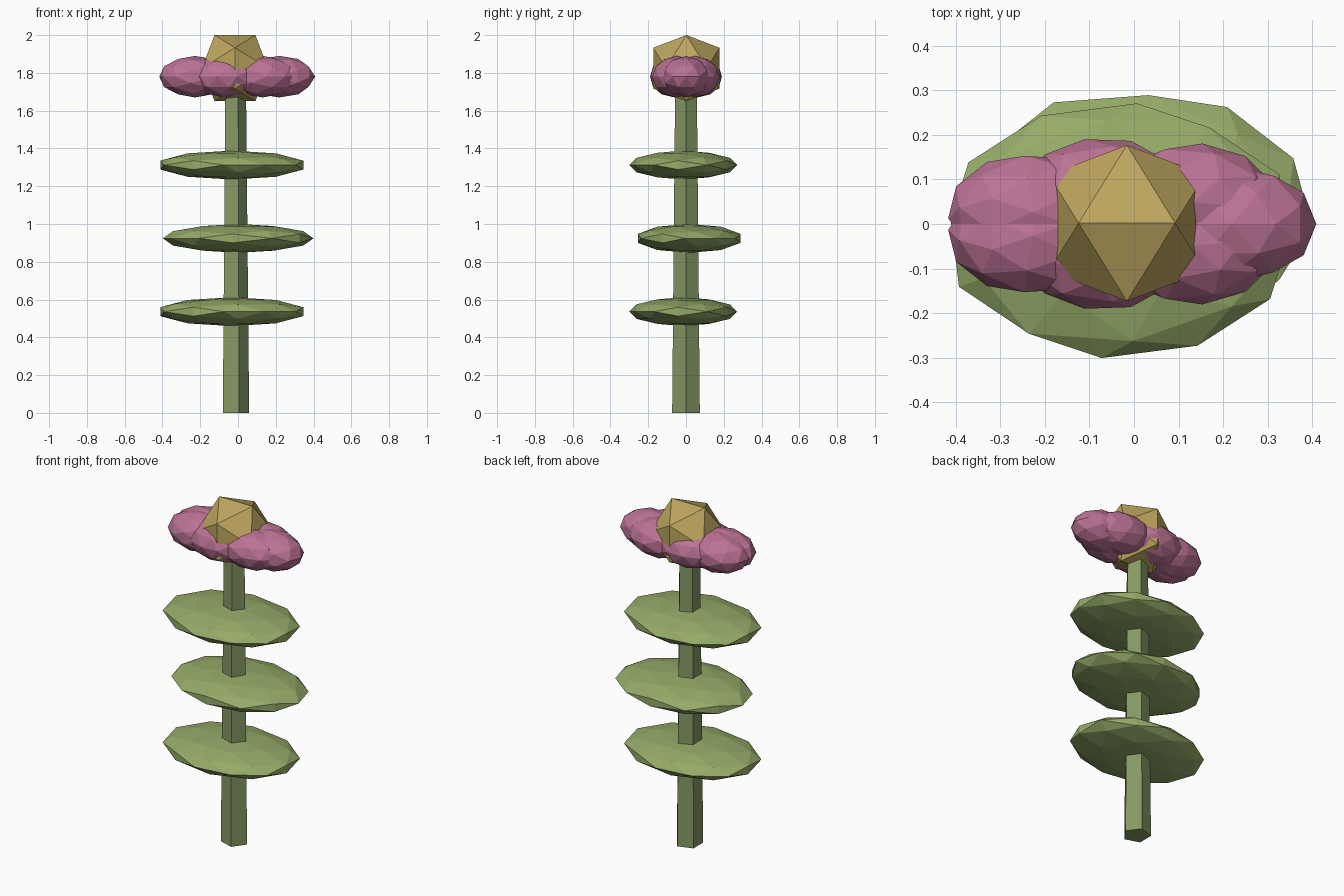
import bpy, bmesh, math
from mathutils import Vector, Matrix

if "Cube" in bpy.data.objects:
    bpy.data.objects.remove(bpy.data.objects["Cube"])

AXIS_X = -0.016
PHI = (1 + 5 ** 0.5) / 2


def material(name, rgb):
    m = bpy.data.materials.new(name)
    m.diffuse_color = (*rgb, 1)
    m.use_nodes = True
    m.node_tree.nodes["Principled BSDF"].inputs["Base Color"].default_value = m.diffuse_color
    return m


STEM = material("stem_green", (0.235, 0.32, 0.127))
LEAF = material("leaf_green", (0.30, 0.41, 0.14))
PETAL = material("petal_pink", (0.50, 0.17, 0.30))
GOLD = material("centre_gold", (0.51, 0.38, 0.115))


def ico_points(detail):
    # unit icosahedron with an edge on top; detail 1 adds the edge midpoints
    pts = []
    for s in (1, -1):
        for t in (1, -1):
            pts += [Vector((s, 0, t * PHI)), Vector((s * PHI, t, 0)), Vector((0, s * PHI, t))]
    pts = [p.normalized() for p in pts]
    if detail:
        pts += [(a + b).normalized() for i, a in enumerate(pts)
                for b in pts[:i] if (a - b).length < 1.1]
    return pts


def finish(name, bm, mat):
    bmesh.ops.recalc_face_normals(bm, faces=bm.faces)
    me = bpy.data.meshes.new(name)
    bm.to_mesh(me)
    bm.free()
    me.materials.append(mat)
    ob = bpy.data.objects.new(name, me)
    bpy.context.collection.objects.link(ob)
    return ob


def blob(name, centre, size, yaw, detail, mat):
    # faceted ball, turned first and then squashed along the world axes
    bm = bmesh.new()
    for p in ico_points(detail):
        bm.verts.new(p)
    bmesh.ops.convex_hull(bm, input=bm.verts[:])
    bm.transform(Matrix.Translation(centre) @ Matrix.Diagonal((*size, 1))
                 @ Matrix.Rotation(yaw, 4, 'Z'))
    return finish(name, bm, mat)


# tapered five-sided stem
bm = bmesh.new()
bmesh.ops.create_cone(bm, cap_ends=True, segments=5, radius1=0.077, radius2=0.06, depth=1.78)
bm.transform(Matrix.Translation((AXIS_X - 0.002, 0, 0.89)) @ Matrix.Rotation(-math.pi / 2, 4, 'Z'))
finish("stem", bm, STEM)

# three flat leaf discs, alternating sides
for i in range(3):
    side = 1 if i % 2 else -1
    yaw = math.radians(27 if i % 2 else -64)
    blob(f"leaf_{i + 1}", (AXIS_X + side * 0.017, 0.001 + side * 0.016, 0.536 + 0.388 * i),
         (0.40, 0.287, 0.0765), yaw, 1, LEAF)

# overlapping petals around a narrow oval ring
COUNT = 7
for i in range(COUNT):
    a = math.tau * i / COUNT
    blob(f"petal_{i + 1}", (AXIS_X + 0.235 * math.cos(a), 0.062 * math.sin(a), 1.78),
         (0.19, 0.133, 0.11), a, 1, PETAL)

# golden flower centre
blob("flower_centre", (AXIS_X, 0.002, 1.825), (0.2058,) * 3, 0, 0, GOLD)
